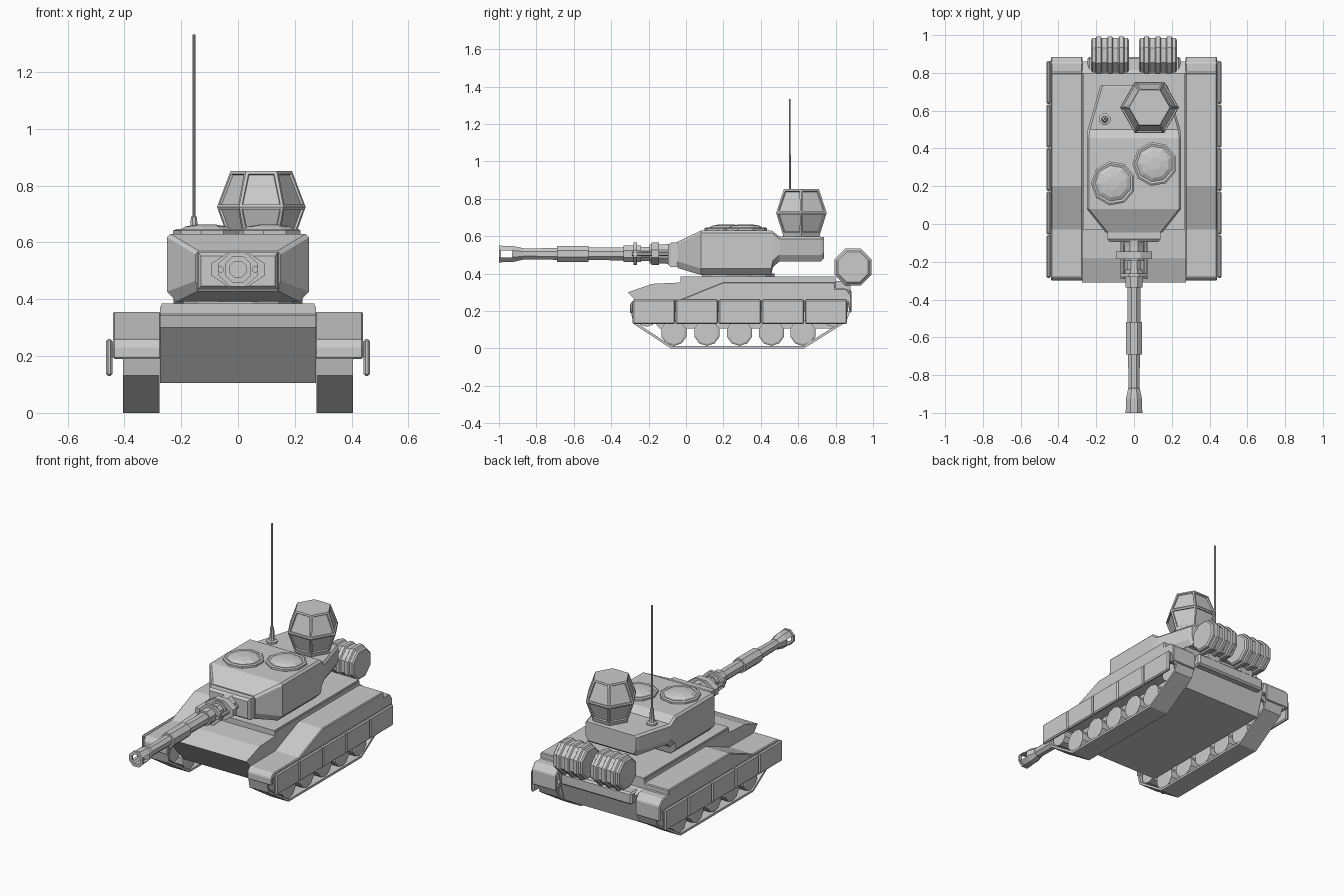
import bpy, bmesh, math
from mathutils import Vector

if "Cube" in bpy.data.objects:
    bpy.data.objects.remove(bpy.data.objects["Cube"])

def finish(name, bm, bevel=0):
    bmesh.ops.recalc_face_normals(bm, faces=bm.faces)
    me = bpy.data.meshes.new(name)
    bm.to_mesh(me)
    bm.free()
    ob = bpy.data.objects.new(name, me)
    bpy.context.collection.objects.link(ob)
    if bevel:
        m = ob.modifiers.new("bevel", 'BEVEL')
        m.width, m.segments, m.limit_method = bevel, 1, 'ANGLE'
    return ob

def loft(bm, rings, caps=True):
    vs = [[bm.verts.new(p) for p in r] for r in rings]
    n = len(vs[0])
    for a, b in zip(vs, vs[1:]):
        for i in range(n):
            bm.faces.new((a[i], a[(i + 1) % n], b[(i + 1) % n], b[i]))
    if caps:
        bm.faces.new(vs[0])
        bm.faces.new(vs[-1][::-1])

def prism(name, yz, x0, x1, bevel=0, caps=True):
    """Side profile (y, z) extruded along x."""
    bm = bmesh.new()
    loft(bm, [[(x, y, z) for y, z in yz] for x in (x0, x1)], caps)
    return finish(name, bm, bevel)

def lathe(name, centre, axis, steps, sides, phase=0.5):
    """Rings (offset along axis, radius) about a centre."""
    bm = bmesh.new()
    rings = []
    for t, r in steps:
        ring = []
        for i in range(sides):
            a = 2 * math.pi * (i + phase) / sides
            u, v = r * math.cos(a), r * math.sin(a)
            p = {'x': (t, u, v), 'y': (u, t, v), 'z': (u, v, t)}[axis]
            ring.append(Vector(centre) + Vector(p))
        rings.append(ring)
    loft(bm, rings)
    return finish(name, bm)

def box(name, lo, hi, bevel=0):
    return prism(name, [(lo[1], lo[2]), (hi[1], lo[2]), (hi[1], hi[2]), (lo[1], hi[2])],
                 lo[0], hi[0], bevel)

# Hull and raised deck
prism("hull", [(-.14, .105), (.80, .105), (.86, .30), (.80, .32), (.80, .375), (-.03, .375),
               (-.03, .352), (-.18, .345), (-.31, .30)], -.275, .275)
box("deck_plate", (-.27, -.03, .37), (.27, .80, .385))
box("rear_ledge", (-.245, .79, .24), (.245, .885, .315), .01)

# Running gear, both sides
for s, side in ((-1, "left"), (1, "right")):
    prism("fender_" + side,
          [(-.30, .19), (-.30, .235), (-.28, .26), (-.03, .262), (.20, .355), (.80, .355),
           (.80, .32), (.855, .32), (.885, .285), (.885, .19), (.875, .19), (.865, .245),
           (-.275, .245), (-.288, .19)], s * .272, s * .44, .007)
    track = prism("track_" + side,
                  [(-.08, .007), (.63, .007), (.85, .145), (.868, .19), (.835, .235),
                   (-.255, .235), (-.288, .195), (-.275, .135)], s * .276, s * .405, caps=False)
    m = track.modifiers.new("thickness", 'SOLIDIFY')
    m.thickness, m.offset = .014, 0
    for i, y in enumerate((-.065, .112, .286, .457, .625)):
        lathe(f"road_wheel_{side}_{i}", (s * .34, y, .083), 'x',
              [(-.06, .06), (-.055, .07), (.055, .07), (.06, .06)], 10)
    for i, y in enumerate((-.21, .785)):
        lathe(f"end_wheel_{side}_{i}", (s * .34, y, .17), 'x', [(-.055, .055), (.055, .055)], 10)
    for i in range(5):
        y = -.285 + i * .23
        box(f"skirt_{side}_{i}", (s * .442, y, .13), (s * .464, y + .227, .26), .007)
    box("skirt_rail_" + side, (s * .425, -.28, .195), (s * .446, .865, .25))

# Turret: chamfered sections along y (y, half width, z low, z high)
def section(y, w, wb, z0, z1):
    c = .012
    half = [(wb, z0), (w, z0 + .035), (w, z1 - c), (w - c, z1)]
    return [(x, y, z) for x, z in half] + [(-x, y, z) for x, z in reversed(half)]

bm = bmesh.new()
loft(bm, [section(-.045, .15, .14, .43, .57), section(.08, .25, .215, .392, .63),
          section(.455, .25, .215, .392, .63), section(.465, .25, .215, .435, .625),
          section(.50, .245, .22, .465, .597), section(.72, .182, .165, .465, .597),
          section(.737, .174, .16, .48, .595)])
finish("turret", bm)
lathe("turret_ring", (0, .28, 0), 'z', [(.37, .2), (.40, .2)], 12)

# Mantlet and gun cradle
bm = bmesh.new()
for y0, y1, w0, w1, z0, z1 in ((-.04, -.095, .145, .13, .435, .565),):
    loft(bm, [[(-w, y, z0 + d), (w, y, z0 + d), (w, y, z1 - d), (-w, y, z1 - d)]
              for y, w, d in ((y0, w0, 0), (y1 + .015, w0 - .005, 0), (y1, w1, .012))])
finish("mantlet", bm)
for i, (y, d) in enumerate(((-.185, .04), (-.28, .018))):
    k = (1, .75)[i]
    bm = bmesh.new()
    outline = [(.095, .02), (.035, .06), (-.035, .06), (-.095, .02),
               (-.095, -.02), (-.035, -.06), (.035, -.06), (.095, -.02)]
    loft(bm, [[(x * k, t, .505 + z) for x, z in outline] for t in (y, y + d)])
    finish(f"cradle_flange_{i}", bm)
for s in (-1, 1):
    lathe(f"recoil_rod_{'right' if s > 0 else 'left'}", (s * .06, 0, .505), 'y',
          [(-.29, .012), (-.09, .012)], 8)

# Gun barrel
GUN = (0, 0, .505)
lathe("barrel", GUN, 'y', [(-.90, .031), (-.69, .034), (-.69, .046), (-.52, .046), (-.52, .036),
                           (-.335, .037), (-.335, .048), (-.24, .048), (-.24, .04), (-.195, .04),
                           (-.195, .055), (-.12, .055), (-.08, .06)], 8)
muzzle = lathe("muzzle_brake", GUN, 'y', [(-1, .05), (-.985, .05), (-.985, .046), (-.925, .046),
                                          (-.87, .033), (-.86, .02)], 8)
cutters = [box("muzzle_port_cutter", (-.1, -.988, .487), (.1, -.93, .523)),
           lathe("bore_cutter", GUN, 'y', [(-1.05, .031), (-.935, .031)], 8)]
for c in cutters:
    m = muzzle.modifiers.new("cut", 'BOOLEAN')
    m.operation, m.solver, m.object = 'DIFFERENCE', 'EXACT', c
    c.hide_render = True
    c.hide_set(True)

# Crew hatches
for name, x, y in (("left_hatch", -.11, .215), ("right_hatch", .11, .318)):
    lathe(name, (x, y, .62), 'z', [(0, .118), (.022, .118), (.027, .108), (.024, .096),
                                   (.036, .075), (.043, .035)], 9)

# Aerial
lathe("aerial", (-.155, .555, 0), 'z', [(.58, .032), (.608, .032), (.612, .018), (.625, .014),
                                        (.69, .012), (.692, .006), (1.333, .005)], 8)

# Hexagonal framed observation pod
bm = bmesh.new()
rings = [[(.082 + r * math.cos(i * math.pi / 3), .617 + r * math.sin(i * math.pi / 3), z)
          for i in range(6)] for z, r in ((.59, .11), (.61, .115), (.725, .156), (.852, .108))]
loft(bm, rings)
bmesh.ops.recalc_face_normals(bm, faces=bm.faces)
panes = [f for f in bm.faces if len(f.verts) == 4 and f.calc_center_median().z > .63]
bmesh.ops.inset_individual(bm, faces=panes, thickness=.014, depth=0)
bmesh.ops.inset_individual(bm, faces=panes, thickness=.003, depth=-.008)
finish("observation_pod", bm)

# Ribbed fuel drums at the rear
for s, side in ((-1, "left"), (1, "right")):
    steps = [(-.1, .088), (-.092, .098)]
    for t in (-.06, 0, .06):
        steps += [(t - .017, .098), (t - .011, .107), (t + .011, .107), (t + .017, .098)]
    steps += [(.092, .098), (.1, .088)]
    lathe(f"fuel_drum_{side}", (s * .127, .893, .435), 'x', steps, 8)
    box(f"drum_bracket_{side}", (s * .08, .79, .29), (s * .17, .88, .36))
